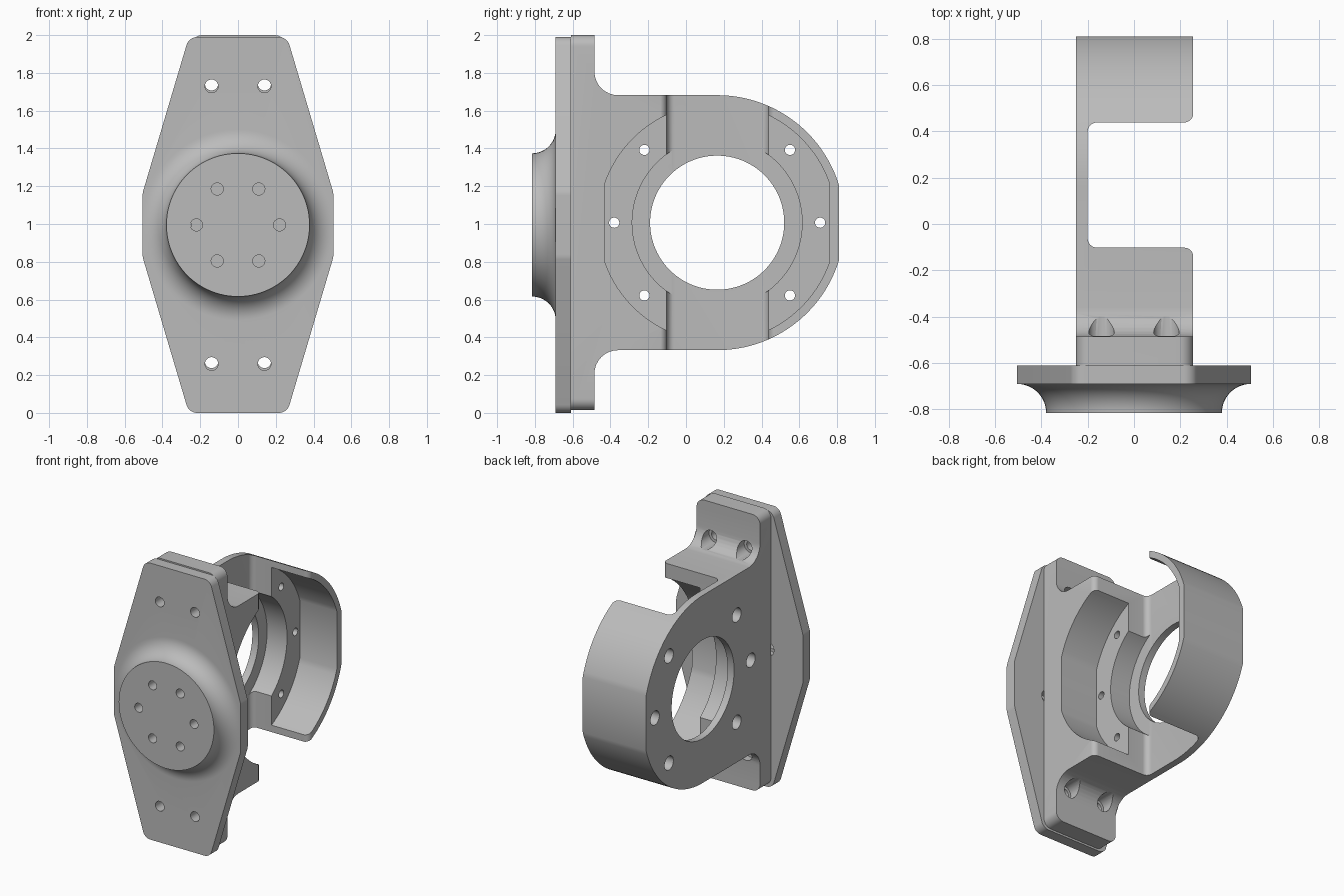
import bpy, bmesh
from math import pi, sin, cos, acos, tan
from mathutils import Vector

if "Cube" in bpy.data.objects:
    bpy.data.objects.remove(bpy.data.objects["Cube"])

grey = bpy.data.materials.new("plain grey")
grey.use_nodes = True
grey.diffuse_color = (0.5, 0.5, 0.5, 1)
grey.node_tree.nodes["Principled BSDF"].inputs["Base Color"].default_value = (0.5, 0.5, 0.5, 1)

# axis -> placement of (u, v, along)
PLACE = {"x": lambda u, v, t: (t, u, v),
         "y": lambda u, v, t: (u, t, v),
         "z": lambda u, v, t: (u, v, t)}


def rounded(corners, steps=8):
    """Polygon from (u, v, radius) corners, each filleted by its radius."""
    out = []
    for i, (u, v, r) in enumerate(corners):
        p = Vector((u, v))
        if not r:
            out.append((u, v))
            continue
        a = (Vector(corners[i - 1][:2]) - p).normalized()
        b = (Vector(corners[(i + 1) % len(corners)][:2]) - p).normalized()
        half = a.angle(b) / 2
        centre = p + (a + b).normalized() * (r / sin(half))
        start = p + a * (r / tan(half)) - centre
        end = p + b * (r / tan(half)) - centre
        for k in range(steps + 1):
            q = centre + start.normalized().slerp(end.normalized(), k / steps) * r
            out.append((q.x, q.y))
    return out


def circle(u, v, r, n=48):
    return [(u + r * cos(2 * pi * k / n), v + r * sin(2 * pi * k / n)) for k in range(n)]


def finish(name, bm):
    bmesh.ops.recalc_face_normals(bm, faces=bm.faces)
    mesh = bpy.data.meshes.new(name)
    bm.to_mesh(mesh)
    bm.free()
    mesh.materials.append(grey)
    obj = bpy.data.objects.new(name, mesh)
    bpy.context.collection.objects.link(obj)
    return obj


def loft(name, rings):
    """Skin a list of equal point rings and cap both ends."""
    bm = bmesh.new()
    loops = [[bm.verts.new(p) for p in ring] for ring in rings]
    n = len(loops[0])
    for a, b in zip(loops, loops[1:]):
        for i in range(n):
            bm.faces.new((a[i], a[(i + 1) % n], b[(i + 1) % n], b[i]))
    bm.faces.new(loops[0])
    bm.faces.new(loops[-1])
    return finish(name, bm)


def prism(name, points, axis, lo, hi):
    return loft(name, [[PLACE[axis](u, v, t) for u, v in points] for t in (lo, hi)])


def combine(target, tool, operation="DIFFERENCE"):
    mod = target.modifiers.new("combine", "BOOLEAN")
    mod.operation, mod.solver, mod.object = operation, "EXACT", tool
    bpy.context.view_layer.objects.active = target
    bpy.ops.object.modifier_apply(modifier=mod.name)
    bpy.data.objects.remove(tool)


def drill(target, centres, axis, r, lo, hi):
    for u, v in centres:
        combine(target, prism("drill", circle(u, v, r, 32), axis, lo, hi))


def smooth(obj):
    bpy.ops.object.select_all(action="DESELECT")
    obj.select_set(True)
    bpy.context.view_layer.objects.active = obj
    bpy.ops.object.shade_smooth_by_angle(angle=pi / 6)


# Front plate: tapered, rounded outline
ZP, ZB = 0.995, 1.007
quarter = [(0.505, 0.17, 0.1), (0.26, 0.995, 0.06)]
upper = quarter + [(-u, v, r) for u, v, r in reversed(quarter)]
outline = upper + [(-u, -v, r) for u, v, r in upper]
plate = prism("front_plate", [(u, v + ZP) for u, v in rounded(outline)], "y", -0.69, -0.61)

# Round boss flaring into the plate
flare = [(0.504 - 0.125 * cos(a), -0.815 + 0.125 * sin(a))
         for a in [k * pi / 24 for k in range(13)]]
flare.append((0.504, -0.65))
boss = loft("boss", [[(u, y, v) for u, v in circle(0, ZP, r, 96)] for r, y in flare])
combine(plate, boss, "UNION")

# Plate holes
bolts = [(sx * 0.14, sz * 0.735) for sx in (-1, 1) for sz in (-1, 1)]
ring = [(0.22 * cos(k * pi / 3), ZP + 0.22 * sin(k * pi / 3)) for k in range(6)]
drill(plate, [(u, v + ZP) for u, v in bolts], "y", 0.035, -0.9, -0.5)
drill(plate, ring, "y", 0.032, -0.9, -0.5)
drill(plate, ring, "y", 0.053, -0.68, -0.5)
smooth(plate)

# Bracket: side profile with filleted foot and round, flat-ended nose
YC, R = 0.165, 0.675
tip = acos(0.645 / R)
lower = [(-0.61, -0.993, 0), (-0.485, -0.993, 0), (-0.485, -R, 0.125)]
for k in range(25):
    a = -pi / 2 + (pi / 2 - tip) * k / 24
    lower.append((YC + R * cos(a), R * sin(a), 0))
side = rounded(lower + [(u, -v, r) for u, v, r in reversed(lower)])
bracket = prism("bracket", [(u, v + ZB) for u, v in side], "x", -0.25, 0.255)

# Rounded ends of the bracket foot
ends = rounded([(u, ZB + v, 0.06) for u, v in
                ((-0.25, -0.993), (0.255, -0.993), (0.255, 0.993), (-0.25, 0.993))])
combine(bracket, prism("foot_shape", ends, "y", -1, 1), "INTERSECT")

# Open pocket with flat front and back
RP = 0.63
cut = acos(0.595 / RP)
right = [(RP * cos(a), RP * sin(a))
         for a in [cut + (pi - 2 * cut) * k / 40 for k in range(41)]]
pocket = [(YC + u, ZB + v) for u, v in right + [(-u, -v) for u, v in right]]
combine(bracket, prism("pocket", pocket, "x", -0.04, 0.5))

# Vertical slot with rounded inner and outer corners
half = [(-0.2, 0.27, 0.04), (0.256, 0.27, 0.04), (0.256, 0.4, 0), (0.5, 0.4, 0)]
slot = half + [(u, -v, r) for u, v, r in reversed(half)]
combine(bracket, prism("slot", [(u, v + 0.168) for u, v in rounded(slot)], "z", -0.5, 2.5))

# Stepped bore
combine(bracket, prism("seat_bore", circle(YC, ZB, 0.45, 96), "x", -0.199, 0.5))
combine(bracket, prism("through_bore", circle(YC, ZB, 0.355, 96), "x", -0.5, 0.5))

# Counterbored screw holes in the side wall and the foot
screws = [(YC + 0.545 * cos(k * pi / 4), ZB + 0.545 * sin(k * pi / 4))
          for k in (0, 1, 3, 4, 5, 7)]
drill(bracket, screws, "x", 0.027, -0.5, 0.1)
drill(bracket, screws, "x", 0.05, -0.5, -0.13)
feet = [(u, v + ZB) for u, v in bolts]
drill(bracket, feet, "y", 0.035, -0.7, -0.4)
drill(bracket, feet, "y", 0.055, -0.54, -0.4)
smooth(bracket)
